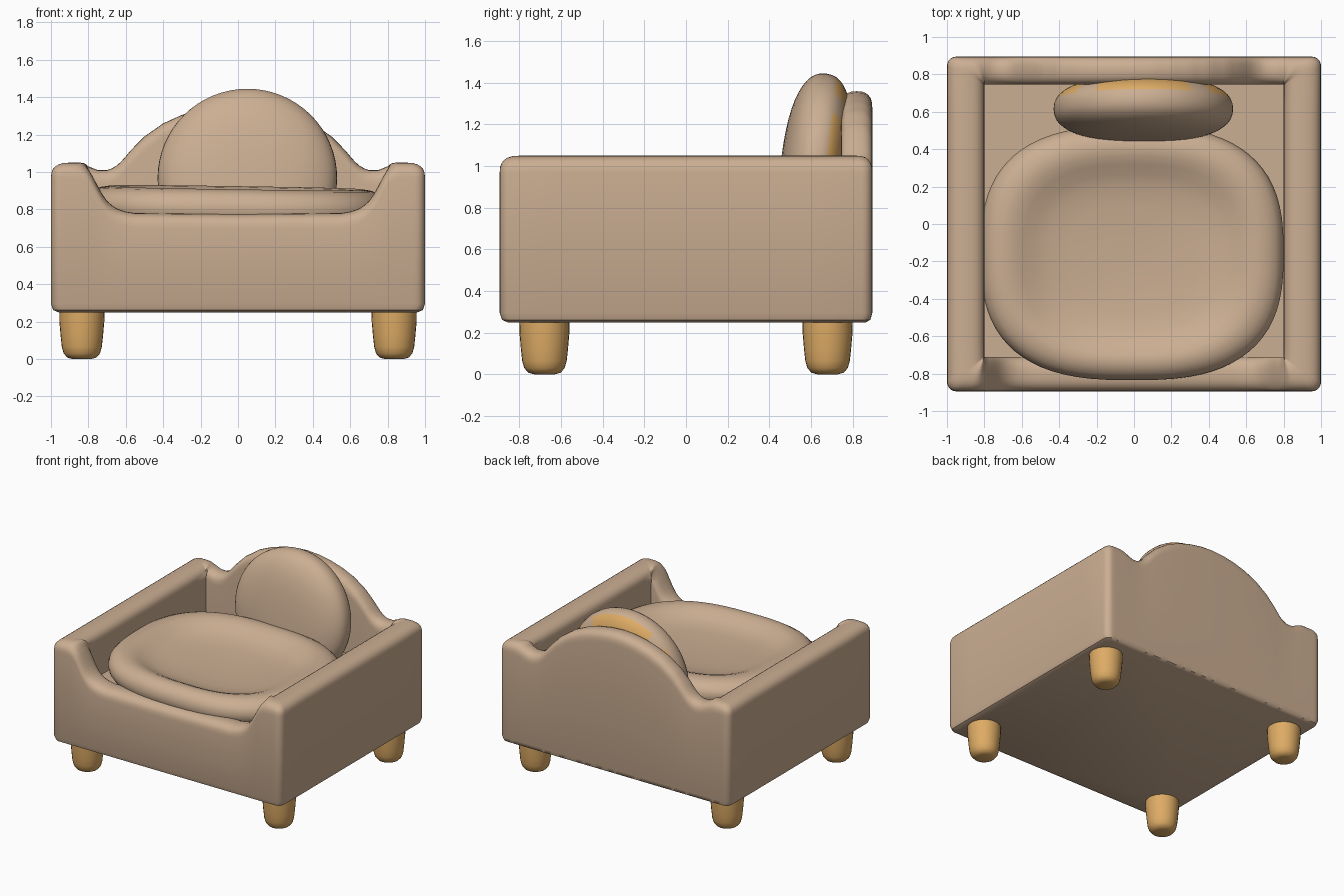
import bpy, bmesh, math
from mathutils import Matrix, Vector

if "Cube" in bpy.data.objects:
    bpy.data.objects.remove(bpy.data.objects["Cube"])


def material(name, rgb):
    m = bpy.data.materials.new(name)
    m.diffuse_color = (*rgb, 1)
    m.use_nodes = True
    m.node_tree.nodes["Principled BSDF"].inputs["Base Color"].default_value = m.diffuse_color
    return m


FABRIC = material("beige fabric", (0.60, 0.425, 0.29))
WOOD = material("honey wood", (0.73, 0.41, 0.13))


def skin(name, rings, mats, cap_start=True, cap_end=True, extra=(), angle=40):
    """Bridge closed rings of points into one smooth object."""
    bm = bmesh.new()
    loops = [[bm.verts.new(p) for p in r] for r in rings]
    n = len(loops[0])
    for a, b in zip(loops, loops[1:]):
        for i in range(n):
            j = (i + 1) % n
            bm.faces.new((a[i], a[j], b[j], b[i]))
    if cap_start:
        bm.faces.new(loops[0][::-1])
    if cap_end:
        bm.faces.new(loops[-1])
    for quad in extra:
        bm.faces.new([bm.verts.new(p) for p in quad])
    bmesh.ops.remove_doubles(bm, verts=bm.verts, dist=0.0005)
    bmesh.ops.dissolve_degenerate(bm, edges=bm.edges, dist=0.0005)
    bmesh.ops.recalc_face_normals(bm, faces=bm.faces)
    me = bpy.data.meshes.new(name)
    bm.to_mesh(me)
    bm.free()
    ob = bpy.data.objects.new(name, me)
    bpy.context.collection.objects.link(ob)
    for m in mats:
        me.materials.append(m)
    bpy.ops.object.select_all(action='DESELECT')
    ob.select_set(True)
    bpy.context.view_layer.objects.active = ob
    bpy.ops.object.shade_smooth_by_angle(angle=math.radians(angle))
    return ob


def interp(table, x):
    for (x0, z0), (x1, z1) in zip(table, table[1:]):
        if x <= x1:
            return z0 + (z1 - z0) * (x - x0) / (x1 - x0)
    return table[-1][1]


def spow(v, e):
    return math.copysign(abs(v) ** e, v)


# Frame: a wall swept round the footprint, its height following a profile
FRONT = [(0, .775), (.55, .78), (.61, .79), (.66, .81), (.70, .845), (.735, .895),
         (.77, .965), (.80, 1.015), (.84, 1.045), (.88, 1.05)]
BACK = [(0, 1.36), (.1, 1.353), (.2, 1.335), (.3, 1.305), (.4, 1.26), (.5, 1.19), (.57, 1.12),
        (.62, 1.06), (.66, 1.025), (.70, 1.01), (.75, 1.01), (.80, 1.03), (.84, 1.045), (.88, 1.05)]
W, D, R = 1.0, 0.895, 0.05
FLOOR = 0.70


def line(a, b, n):
    a, b = Vector(a), Vector(b)
    return [a.lerp(b, i / n) for i in range(1, n)]


def corner(sx, sy, start):
    c = Vector((sx * (W - R), sy * (D - R)))
    return [c + R * Vector((math.cos(t), math.sin(t)))
            for t in (math.radians(start + k * 18) for k in range(6))]


c = [corner(-1, -1, 180), corner(1, -1, 270), corner(1, 1, 0), corner(-1, 1, 90)]
outline = []
for k, count in enumerate((76, 8, 76, 8)):
    outline += c[k] + line(c[k][-1], c[(k + 1) % 4][0], count)

section = [(0.2, .25, 0), (0.06, .262, 0), (0, .295, 0)]      # across, height, from top?
for k in range(13):
    t = math.pi * (1 - k / 12)
    section.append((0.5 + 0.5 * spow(math.cos(t), .8), 0.08 * (abs(math.sin(t)) ** .8 - 1), 1))
section.append((1, FLOOR, 0))
rings = []
for across, z, from_top in section:
    ring = []
    for p in outline:
        inner = Vector((max(-.8, min(.8, p.x)), max(-.71, min(.745, p.y))))
        q = p.lerp(inner, across)
        h = interp(FRONT if p.y < 0 else BACK, abs(p.x))
        ring.append((q.x, q.y, h + z if from_top else z))
    rings.append(ring)
floor = [(-.8, -.71, FLOOR), (.8, -.71, FLOOR), (.8, .745, FLOOR), (-.8, .745, FLOOR)]
skin("bed_frame", rings, [FABRIC], cap_end=False, extra=[floor], angle=45)

# Seat cushion: rounded outline with a sunken middle
N = 72
profile = [(.9, .71), (.96, .745), (.99, .78), (1, .82), (.985, .86), (.95, .89), (.90, .91),
           (.84, .918), (.78, .912), (.72, .895), (.65, .87), (.56, .85), (.42, .838), (.2, .83), (.02, .828)]
rings = []
for s, z in profile:
    ring = []
    for i in range(N):
        a = 2 * math.pi * i / N
        x = -.01 + .81 * s * spow(math.cos(a), .74)
        y = -.155 - .06 * (1 - s) + .68 * s * spow(math.sin(a), .74)
        ring.append((x, y, z - .015 * x + .015 * y))
    rings.append(ring)
skin("seat_cushion", rings, [FABRIC])

# Round back pillow, leaning back, with wood-coloured patches on its rear rim
tilt = Matrix.Translation((.05, .615, .968)) @ Matrix.Rotation(math.radians(-7), 4, 'X')
rings = []
for k in range(25):
    t = math.pi * (.01 + .98 * k / 24)
    r, y = .48 * math.sin(t) ** .75, -.165 * spow(math.cos(t), .85)
    rings.append([tilt @ Vector((r * math.cos(2 * math.pi * i / 64), y, r * math.sin(2 * math.pi * i / 64)))
                  for i in range(64)])
pillow = skin("back_pillow", rings, [FABRIC, WOOD])
inv = tilt.inverted()
for f in pillow.data.polygons:
    p = inv @ f.center
    off_top = abs(math.degrees(math.atan2(p.x, p.z)))
    if p.y > .06 and p.z > 0 and math.hypot(p.x, p.z) > .3 and (off_top < 32 or off_top > 50):
        f.material_index = 1

# Four tapered legs with rounded feet
leg = [(.05, 0), (.078, .008), (.097, .03), (.107, .065), (.113, .12), (.12, .2), (.121, .28)]
for sx in (-1, 1):
    for sy in (-1, 1):
        rings = [[(sx * .835 + r * math.cos(2 * math.pi * i / 28),
                   sy * .68 + r * math.sin(2 * math.pi * i / 28), z) for i in range(28)] for r, z in leg]
        skin(("front" if sy < 0 else "back") + ("_left" if sx < 0 else "_right") + "_leg", rings, [WOOD])
